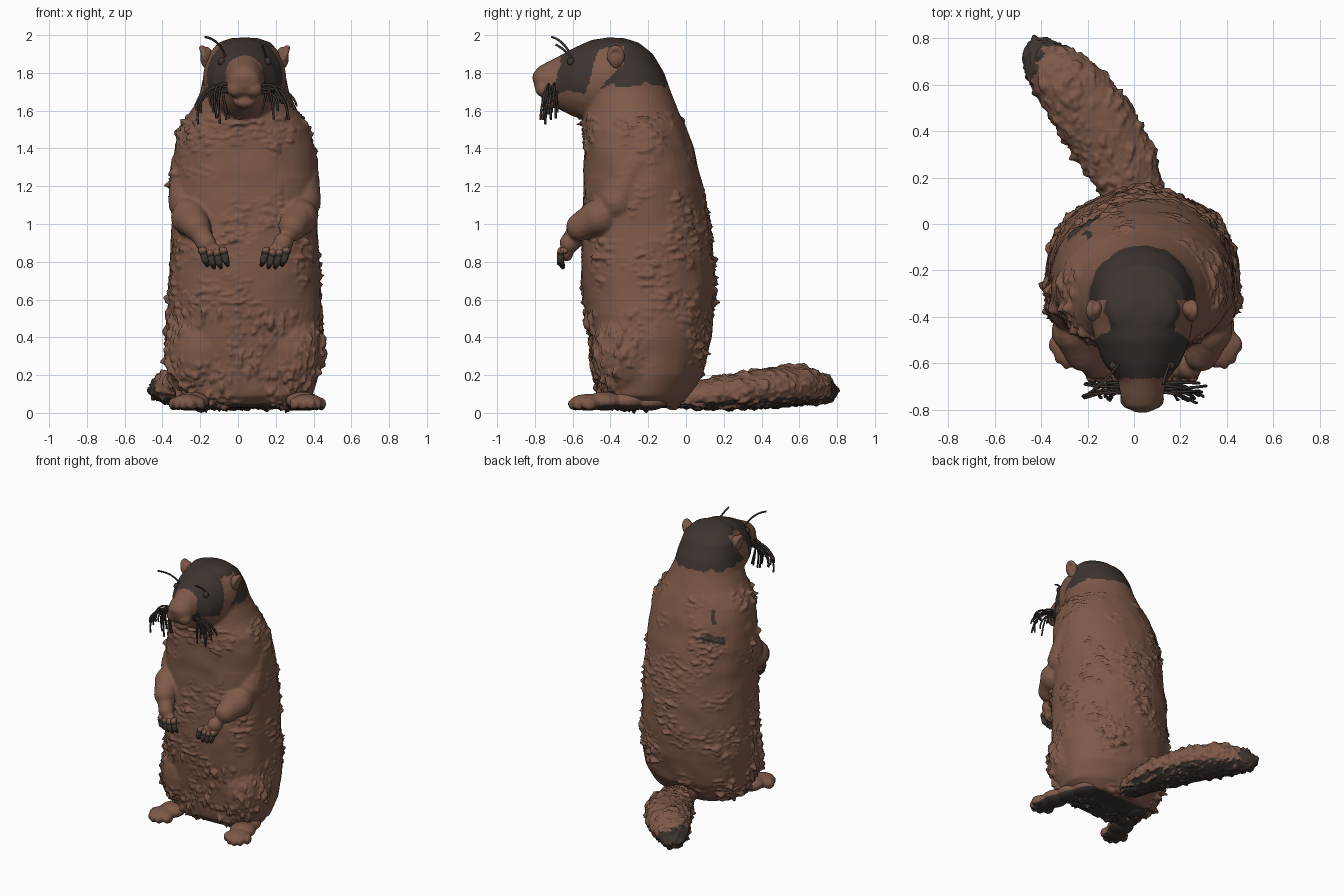
import bpy, bmesh, math, random
from mathutils import Vector, Matrix, noise

random.seed(4)
if "Cube" in bpy.data.objects:
    bpy.data.objects.remove(bpy.data.objects["Cube"])
CX = 0.035  # the animal's own centre line


def material(name, rgb):
    m = bpy.data.materials.new(name)
    m.use_nodes = True
    m.diffuse_color = (*rgb, 1)
    bsdf = m.node_tree.nodes["Principled BSDF"]
    bsdf.inputs["Base Color"].default_value = (*rgb, 1)
    bsdf.inputs["Roughness"].default_value = 0.8
    return m


FUR = material("brown fur", (0.21, 0.102, 0.067))
DARK = material("dark fur", (0.047, 0.035, 0.029))


def loft(bm, rings, n=32):
    """Skin (centre, half axis u, half axis v, optional squareness of the -v side) rings."""
    loops = []
    for c, u, v, *square in rings:
        loop = []
        for i in range(n):
            a = 2 * math.pi * i / n
            x, y = math.cos(a), math.sin(a)
            p = square[0] if square and y < 0 else 1
            x, y = math.copysign(abs(x) ** p, x), math.copysign(abs(y) ** p, y)
            loop.append(bm.verts.new(c + u * x + v * y))
        loops.append(loop)
    faces = [bm.faces.new(loops[0]), bm.faces.new(loops[-1])]
    for a, b in zip(loops, loops[1:]):
        for i in range(n):
            j = (i + 1) % n
            faces.append(bm.faces.new((a[i], a[j], b[j], b[i])))
    bmesh.ops.recalc_face_normals(bm, faces=faces)


def ball(bm, c, size, turn=0.0):
    m = Matrix.Translation(c) @ Matrix.Rotation(turn, 4, 'Z') @ Matrix.Diagonal((*size, 1))
    bmesh.ops.create_uvsphere(bm, u_segments=20, v_segments=12, radius=1, matrix=m)


def limb(bm, stations, n=16):
    """Tube through (x, y, z, radius) stations with rounded ends."""
    pts = [Vector(s[:3]) for s in stations]
    rings = []
    for i, p in enumerate(pts):
        d = (pts[min(i + 1, len(pts) - 1)] - pts[max(i - 1, 0)]).normalized()
        u = d.orthogonal().normalized()
        rings.append((p, u * stations[i][3], d.cross(u) * stations[i][3]))
    loft(bm, rings, n)
    for p, s in zip(pts, stations):
        ball(bm, p, (s[3],) * 3)


def finish(name, bm, mats, rule=None):
    me = bpy.data.meshes.new(name)
    bm.to_mesh(me)
    bm.free()
    for m in mats:
        me.materials.append(m)
    for p in me.polygons:
        p.use_smooth = True
        p.material_index = int(rule(p.center, p.normal)) if rule else 0
    ob = bpy.data.objects.new(name, me)
    bpy.context.scene.collection.objects.link(ob)
    return ob


def skin(name, bm, voxel, mats, rule=None, fur=None, passes=2):
    """Fuse overlapping forms, soften the joins and raise clumps of fur."""
    raw = finish(name + "_form", bm, [])
    mod = raw.modifiers.new("fuse", 'REMESH')
    mod.mode, mod.voxel_size = 'VOXEL', voxel
    bpy.context.view_layer.update()
    me = bpy.data.meshes.new_from_object(raw.evaluated_get(bpy.context.evaluated_depsgraph_get()))
    bpy.data.objects.remove(raw)
    out = bmesh.new()
    out.from_mesh(me)
    for _ in range(passes):
        bmesh.ops.smooth_vert(out, verts=out.verts, factor=0.5,
                              use_axis_x=True, use_axis_y=True, use_axis_z=True)
    if fur:
        out.normal_update()
        moves = [(v, v.normal * fur(v.co)) for v in out.verts]
        for v, d in moves:
            v.co += d
    return finish(name, out, mats, rule)


def clumps(p, scale, extra=0.0):
    """Matted tufts gathered in patches between smoother areas."""
    q = Vector((p.x * scale[0], p.y * scale[1], p.z * scale[2]))
    patch = max(0, min(1, 0.45 + extra + 2 * noise.noise(p * 4.5)))
    tuft = max(0, noise.noise(q) - 0.08) * 0.045 + max(0, noise.noise(q * 1.9) - 0.15) * 0.03
    return tuft * patch + 0.006 * noise.noise(p * 9)


# Torso: height, front, back, half width; squarer across the chest and belly
bm = bmesh.new()
torso = [(0.03, -0.40, -0.04, 0.27), (0.09, -0.46, 0.02, 0.36), (0.2, -0.48, 0.09, 0.39),
         (0.4, -0.51, 0.135, 0.415), (0.6, -0.545, 0.15, 0.405), (0.8, -0.555, 0.15, 0.395),
         (1.0, -0.545, 0.125, 0.385), (1.2, -0.54, 0.09, 0.39), (1.4, -0.54, 0.04, 0.372),
         (1.5, -0.54, 0.005, 0.345), (1.6, -0.55, -0.04, 0.28), (1.7, -0.55, -0.08, 0.235),
         (1.8, -0.54, -0.115, 0.215), (1.9, -0.52, -0.175, 0.19), (1.96, -0.48, -0.25, 0.14),
         (1.985, -0.43, -0.33, 0.07)]
loft(bm, [(Vector((CX, (f + b) / 2, z)), Vector((w, 0, 0)), Vector((0, (b - f) / 2, 0)),
           0.78 if z < 1.55 else 0.95) for z, f, b, w in torso], 48)

# Head and snout: depth, bottom, top, half width
head = [(-0.805, 1.73, 1.80, 0.045), (-0.785, 1.69, 1.83, 0.075), (-0.74, 1.66, 1.855, 0.093),
        (-0.68, 1.61, 1.885, 0.103), (-0.6, 1.57, 1.93, 0.165), (-0.5, 1.54, 1.975, 0.205),
        (-0.4, 1.54, 1.99, 0.222), (-0.3, 1.56, 1.975, 0.215), (-0.2, 1.62, 1.92, 0.17)]
loft(bm, [(Vector((CX, y, (a + b) / 2)), Vector((w, 0, 0)), Vector((0, 0, (b - a) / 2)))
          for y, a, b, w in head])
ball(bm, (CX, -0.72, 1.645), (0.06, 0.05, 0.035))
ball(bm, (CX, -0.785, 1.775), (0.055, 0.03, 0.036))

for s in (-1, 1):
    # Thighs, upper arms, forearms, palms and muzzle pads
    ball(bm, (CX + s * 0.23, -0.30, 0.33), (0.19, 0.2, 0.27))
    limb(bm, [(CX + s * 0.29, -0.27, 1.32, 0.1), (CX + s * 0.3, -0.36, 1.12, 0.105),
              (CX + s * 0.29, -0.46, 1.035, 0.1), (CX + s * 0.255, -0.56, 0.985, 0.075),
              (CX + s * 0.205, -0.615, 0.9, 0.055)])
    ball(bm, (CX + s * 0.175, -0.632, 0.85), (0.064, 0.036, 0.05))
    ball(bm, (CX + s * 0.045, -0.755, 1.715), (0.052, 0.045, 0.045))


def body_fur(p):
    ax = abs(p.x - CX)
    if p.z > 1.62 or (p.y < -0.57 and p.z > 0.7):
        return 0
    low = p.z < 0.55 and p.y < -0.25
    ruff = 0.5 if 1.42 < p.z < 1.56 and p.y < -0.3 else 0
    fade = min(1, (1.62 - p.z) * 12)
    arm = 0.15 if p.y < -0.3 and ax > 0.2 and 0.92 < p.z < 1.25 else 1
    return fade * arm * clumps(p, (36, 36, 18) if low else (18, 18, 42), 0.3 if low else ruff)


def mask(c, n):
    """Dark cap and cheeks with a brown muzzle and ear band, marks on the back, dark underside."""
    wobble = 0.03 * noise.noise(c * 18)
    if c.z < 1.6:
        across_back = 0.78 * (c.x + 0.235) + 0.63 * c.y + wobble
        bar = abs(c.z - 1.3) < 0.025 + wobble and abs(across_back) < 0.09
        fleck = abs(c.z - 1.45) < 0.045 and abs(across_back) < 0.02
        base = c.z < 0.05 and n.z < -0.5 and c.y < -0.1
        return base or ((bar or fleck) and c.x < 0 and c.y > -0.2)
    y, z = c.y, c.z + wobble
    if z < (1.7 if y < -0.5 else 1.735) or y < -0.665 - 0.35 * max(0, 1.83 - z):
        return False
    band = -0.53 + (z - 1.7) * 0.3 < y < min(-0.33, -0.33 - (1.85 - z) * 1.1)
    return not (band and z < 1.93 and abs(c.x - CX) > 0.12)


skin("body", bm, 0.0095, [FUR, DARK], mask, body_fur, 4)

# Tail: x, y, bottom, top, half width
bm = bmesh.new()
tail = [(0.03, -0.08, 0.03, 0.12, 0.1), (0.01, 0.08, 0.02, 0.17, 0.13), (-0.035, 0.235, 0.02, 0.2, 0.147),
        (-0.165, 0.45, 0.03, 0.24, 0.163), (-0.275, 0.6, 0.04, 0.25, 0.145),
        (-0.365, 0.69, 0.05, 0.22, 0.115), (-0.405, 0.75, 0.06, 0.18, 0.075),
        (-0.43, 0.79, 0.08, 0.13, 0.03)]
across = Vector((0.85, 0.5, 0)).normalized()
loft(bm, [(Vector((x, y, (a + b) / 2)), across * w, Vector((0, 0, (b - a) / 2)))
          for x, y, a, b, w in tail])


def tail_dark(c, n):
    edge = -0.43 + 0.25 * max(0, c.y - 0.62) + 0.03 * noise.noise(c * 20)
    tip = c.y > 0.765 or (c.y > 0.58 and c.x < edge)
    return tip or (n.z < -0.5 and c.z < 0.06 + 0.04 * c.y)


skin("tail", bm, 0.009, [FUR, DARK], tail_dark, lambda p: 0.7 * clumps(p, (34, 20, 30), 0.3), 3)

for s, side in ((-1, "right"), (1, "left")):
    # Hind foot with a dark sole and five toes
    bm = bmesh.new()
    heading = Vector((s * 0.27, -1, 0)).normalized()
    cross = Vector((heading.y, -heading.x, 0))
    turn = math.atan2(heading.x, -heading.y)
    heel = Vector((CX + 0.015 + s * 0.23, -0.2, 0.06))
    for t, w, h in ((0, 0.075, 0.045), (0.12, 0.085, 0.05), (0.24, 0.09, 0.05), (0.33, 0.087, 0.044)):
        c = heel + heading * t
        ball(bm, (c.x, c.y, 0.012 + h), (w, 0.1, h), turn)
    for i in range(-2, 3):
        c = heel + heading * (0.40 - 0.014 * i * i) + cross * i * 0.037
        ball(bm, (c.x, c.y, 0.047), (0.024, 0.04, 0.034), turn)
    skin(side + "_foot", bm, 0.007, [FUR, DARK], lambda c, n: n.z < -0.6)

    # Brown knuckles and dark drooping claws
    knuckles, claws = bmesh.new(), bmesh.new()
    for i in range(4):
        x = CX + s * (0.228 - i * 0.036)
        drop = 0.012 * abs(i - 1.5)
        limb(knuckles, [(x, -0.64, 0.86, 0.02), (x - s * 0.008, -0.66, 0.84 + drop, 0.0205)], 10)
        limb(claws, [(x - s * 0.01, -0.662, 0.828 + drop, 0.021), (x - s * 0.02, -0.665, 0.79 + drop, 0.019),
                     (x - s * 0.03, -0.652, 0.765 + drop, 0.011)], 10)
    finish(side + "_knuckles", knuckles, [FUR])
    finish(side + "_claws", claws, [DARK])

    # Rounded ear with a soft raised rim
    bm = bmesh.new()
    ball(bm, (CX + s * 0.2, -0.37, 1.88), (0.032, 0.042, 0.058), s * 0.5)
    limb(bm, [(CX + s * (0.214 + 0.012 * math.sin(a)), -0.372 + 0.033 * math.cos(a),
               1.89 + 0.042 * math.sin(a), 0.016)
              for a in [math.radians(d) for d in range(-40, 201, 20)]], 10)
    skin(side + "_ear", bm, 0.006, [FUR])

    # Small eye sunk in the mask
    bm = bmesh.new()
    ball(bm, (CX + s * 0.122, -0.61, 1.86), (0.02, 0.02, 0.022))
    finish(side + "_eye", bm, [DARK])

    # Drooping whiskers and one brow whisker
    cu = bpy.data.curves.new(side + "_whiskers", 'CURVE')
    cu.dimensions, cu.bevel_depth, cu.bevel_resolution = '3D', 0.0062, 1
    cu.use_fill_caps = True
    cu.materials.append(DARK)
    strands = []
    for i in range(18):
        out, y0 = random.uniform(0.08, 0.25), random.uniform(-0.73, -0.68)
        y1 = y0 + random.uniform(-0.05, 0.02)
        z0, z1 = random.uniform(1.69, 1.74), random.uniform(1.52, 1.65)
        strands.append([(0.085, y0, z0), (0.1 + out * 0.4, y0, z0 + 0.03),
                        (out + 0.02, y1, z0 - 0.05), (out + random.uniform(-0.01, 0.04), y1, z1)])
    if s < 0:
        strands.append([(0.1, -0.6, 1.88), (0.12, -0.63, 1.94), (0.15, -0.67, 1.98), (0.21, -0.71, 1.99)])
    else:
        strands.append([(0.12, -0.6, 1.87), (0.11, -0.62, 1.9), (0.1, -0.65, 1.93), (0.09, -0.69, 1.95)])
    for strand in strands:
        sp = cu.splines.new('NURBS')
        sp.points.add(3)
        sp.use_endpoint_u, sp.order_u, sp.resolution_u = True, 4, 4
        for pt, (x, y, z) in zip(sp.points, strand):
            pt.co = (CX + s * x, y, z, 1)
    bpy.context.scene.collection.objects.link(bpy.data.objects.new(side + "_whiskers", cu))
